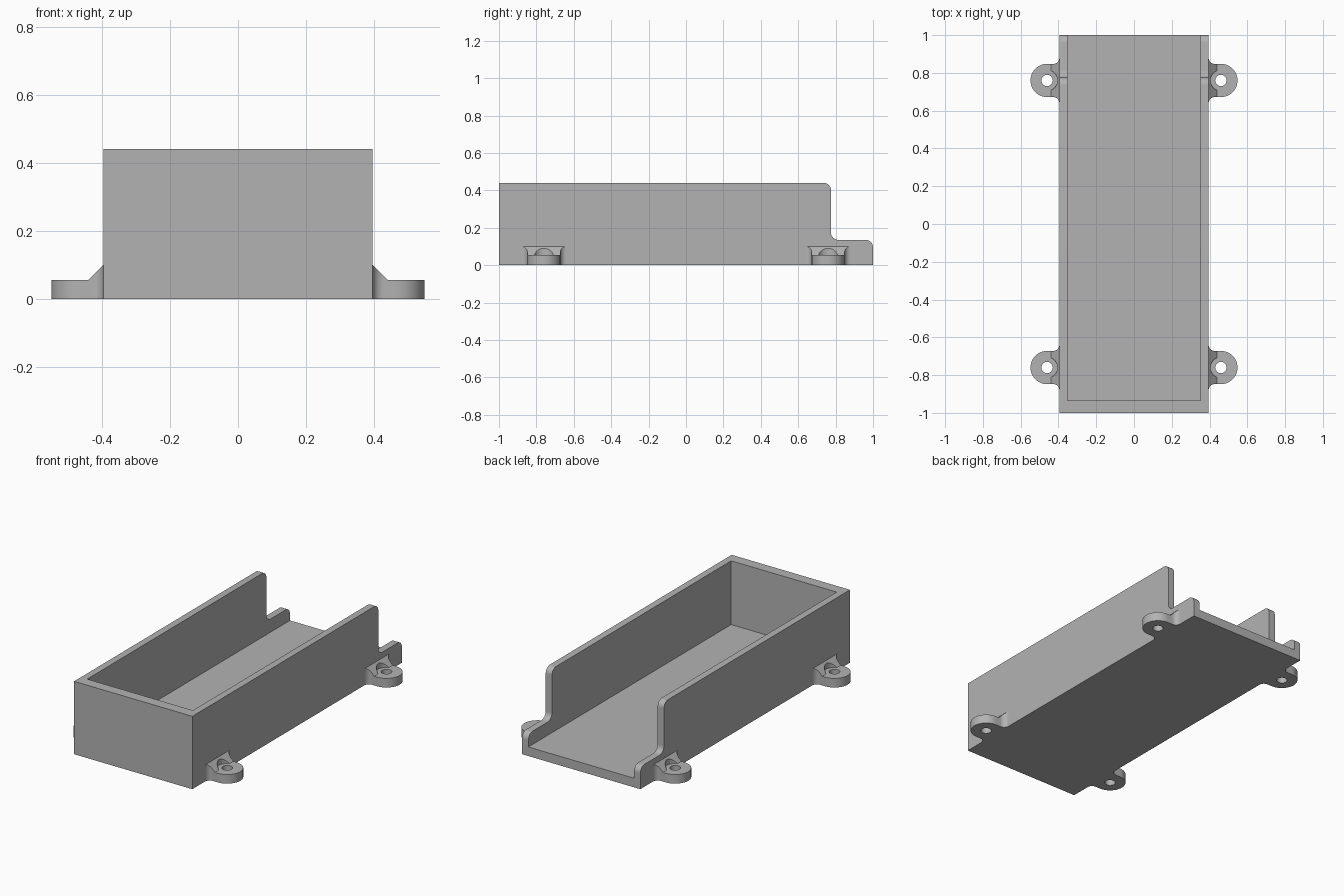
import bpy, bmesh
from math import sin, cos, radians
from mathutils import Vector

default = bpy.data.objects.get("Cube")
if default:
    bpy.data.objects.remove(default)

grey = bpy.data.materials.new("plain_grey")
grey.use_nodes = True
colour = (0.45, 0.45, 0.45, 1)
grey.diffuse_color = colour
grey.node_tree.nodes["Principled BSDF"].inputs["Base Color"].default_value = colour

HALF_W, HEIGHT, FLOOR = 0.395, 0.44, 0.055
TAB_X, TAB_Y, TAB_R = 0.46, 0.76, 0.088


def arc(cx, cy, r, start, end, steps=10):
    angles = [radians(start + (end - start) * i / steps) for i in range(steps + 1)]
    return [(cx + r * cos(a), cy + r * sin(a)) for a in angles]


def prism(name, outline, axis, low, high):
    """Extrude a flat outline along the x, y or z axis."""
    place = {"x": lambda p: (low, p[0], p[1]),
             "y": lambda p: (p[0], low, p[1]),
             "z": lambda p: (p[0], p[1], low)}[axis]
    bm = bmesh.new()
    face = bm.faces.new([bm.verts.new(place(p)) for p in outline])
    moved = bmesh.ops.extrude_face_region(bm, geom=[face])["geom"]
    shift = Vector([(high - low) * (a == axis) for a in "xyz"])
    bmesh.ops.translate(bm, vec=shift,
                        verts=[g for g in moved if isinstance(g, bmesh.types.BMVert)])
    # the extrusion may keep the source face; make sure the end is closed once
    if not any(e.is_boundary for e in bm.edges):
        pass
    else:
        bmesh.ops.holes_fill(bm, edges=[e for e in bm.edges if e.is_boundary])
    bmesh.ops.recalc_face_normals(bm, faces=bm.faces)
    mesh = bpy.data.meshes.new(name)
    bm.to_mesh(mesh)
    bm.free()
    mesh.materials.append(grey)
    obj = bpy.data.objects.new(name, mesh)
    bpy.context.collection.objects.link(obj)
    return obj


def apply(obj, modifier):
    bpy.context.view_layer.objects.active = obj
    bpy.ops.object.modifier_apply(modifier=modifier.name)


def cut(obj, cutter):
    mod = obj.modifiers.new("cut", "BOOLEAN")
    mod.operation, mod.solver, mod.object = "DIFFERENCE", "EXACT", cutter
    apply(obj, mod)
    bpy.data.objects.remove(cutter)


def rectangle(x0, x1, y0, y1):
    return [(x0, y0), (x1, y0), (x1, y1), (x0, y1)]


def smooth(obj):
    bpy.ops.object.select_all(action="DESELECT")
    obj.select_set(True)
    bpy.context.view_layer.objects.active = obj
    bpy.ops.object.shade_smooth_by_angle(angle=radians(30))


# Tray: stepped side profile across the full width, hollowed out to the open back
side = [(-1, 0), (1, 0)]
side += arc(0.96, 0.095, 0.04, 0, 90)
side += arc(0.815, 0.175, 0.04, 270, 180)
side += arc(0.735, HEIGHT - 0.04, 0.04, 0, 90)
side += [(-1, HEIGHT)]
tray = prism("tray", side, "x", -HALF_W, HALF_W)
cut(tray, prism("cavity", rectangle(-0.353, 0.353, -0.935, 1.2), "z", FLOOR, 1))
smooth(tray)

# Mounting tabs: rounded ear with filleted root, sloped gusset and screw hole
fillet = 0.032
ear = arc(HALF_W + fillet, TAB_Y - TAB_R - fillet, fillet, 180, 90)
ear += arc(TAB_X, TAB_Y, TAB_R, -90, 90, 24)
ear += arc(HALF_W + fillet, TAB_Y + TAB_R + fillet, fillet, 270, 180)
tabs = prism("mounting_tabs", ear, "z", 0, 0.12)
slope = [(0.375, 0.12), (0.44, FLOOR), (0.6, FLOOR), (0.6, 0.2), (0.375, 0.2)]
cut(tabs, prism("slope", slope, "y", 0.5, 1))
cut(tabs, prism("screw_head_recess", arc(TAB_X, TAB_Y, 0.055, 0, 348.75, 31), "z", FLOOR, 0.3))
cut(tabs, prism("screw_hole", arc(TAB_X, TAB_Y, 0.03, 0, 345, 23), "z", -0.1, 0.3))
mirror = tabs.modifiers.new("mirror", "MIRROR")
mirror.use_axis = (True, True, False)
mirror.use_mirror_merge = False
apply(tabs, mirror)
smooth(tabs)
